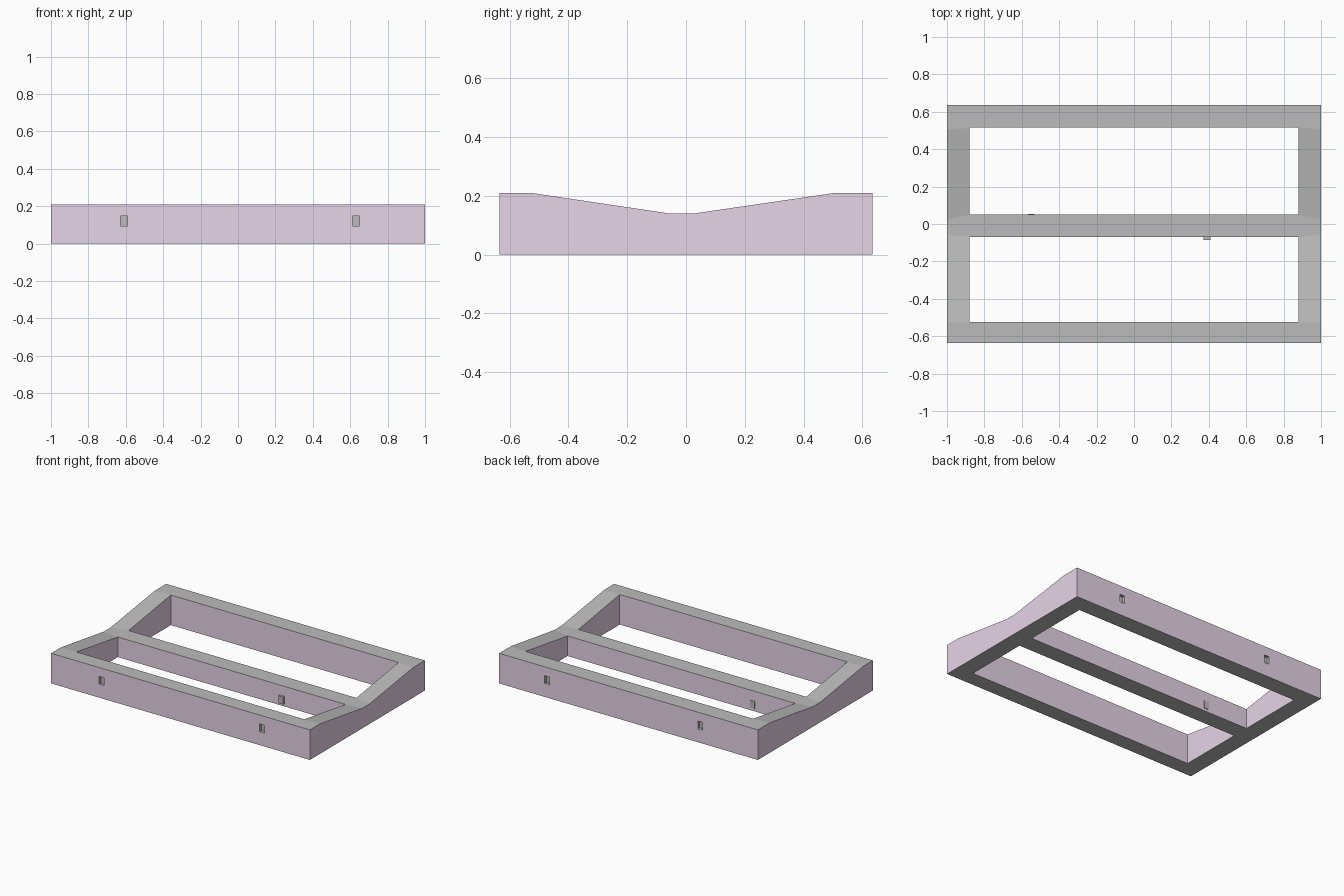
import bpy, bmesh
from mathutils import Matrix

if "Cube" in bpy.data.objects:
    bpy.data.objects.remove(bpy.data.objects["Cube"])


def material(name, rgb):
    m = bpy.data.materials.new(name)
    m.diffuse_color = (*rgb, 1)
    m.use_nodes = True
    m.node_tree.nodes["Principled BSDF"].inputs["Base Color"].default_value = m.diffuse_color
    return m


grey = material("grey", (0.5, 0.5, 0.5))
pink = material("pale_pink", (0.8, 0.66, 0.8))


def add_object(name, bm, mats):
    bmesh.ops.recalc_face_normals(bm, faces=bm.faces)
    me = bpy.data.meshes.new(name)
    bm.to_mesh(me)
    bm.free()
    for m in mats:
        me.materials.append(m)
    ob = bpy.data.objects.new(name, me)
    bpy.context.collection.objects.link(ob)
    return ob


def boxes(name, items):
    """Several boxes in one object: (centre, size) pairs."""
    bm = bmesh.new()
    for c, s in items:
        bmesh.ops.create_cube(bm, size=1, matrix=Matrix.Translation(c) @ Matrix.Diagonal((*s, 1)))
    return add_object(name, bm, [grey])


# Frame: a grid with two open cells, high at front and back, low in the middle
xs = (-1, -0.88, 0.88, 1)
inner_y = (-0.635, -0.525, -0.07, 0.05, 0.515, 0.635)
outer_y = (-0.635, -0.525, -0.055, 0.025, 0.505, 0.635)
top_z = (0.21, 0.21, 0.14, 0.14, 0.21, 0.21)
bm = bmesh.new()
top, bot = {}, {}
for i, x in enumerate(xs):
    ys = outer_y if i in (0, 3) else inner_y
    for j, y in enumerate(ys):
        top[i, j] = bm.verts.new((x, y, top_z[j]))
        bot[i, j] = bm.verts.new((x, y, 0))
solid = {(i, j) for i in range(3) for j in range(5)} - {(1, 1), (1, 3)}
for i, j in solid:
    ring = [(i, j), (i + 1, j), (i + 1, j + 1), (i, j + 1)]
    bm.faces.new([top[k] for k in ring])
    bm.faces.new([bot[k] for k in reversed(ring)])
    # Walls only where the neighbouring cell is open
    for n, (di, dj) in enumerate(((0, -1), (1, 0), (0, 1), (-1, 0))):
        if (i + di, j + dj) not in solid:
            a, b = ring[n], ring[(n + 1) % 4]
            f = bm.faces.new([bot[a], bot[b], top[b], top[a]])
            f.material_index = 1
frame = add_object("frame", bm, [grey, pink])

# Shallow sockets in the front and back rails
sockets = [((x, y, 0.121), (0.038, 0.04, 0.054))
           for x, y in ((-0.61, -0.635), (0.63, -0.635), (-0.555, 0.635), (0.63, 0.635))]
cutter = boxes("socket_cutter", sockets)
cutter.hide_render = True
mod = frame.modifiers.new("sockets", 'BOOLEAN')
mod.operation = 'DIFFERENCE'
mod.solver = 'EXACT'
mod.object = cutter
bpy.context.view_layer.objects.active = frame
bpy.ops.object.modifier_apply(modifier=mod.name)
bpy.data.objects.remove(cutter)

# Small pegs on the middle rail
boxes("front_peg", [((0.39, -0.075, 0.045), (0.036, 0.022, 0.052))])
boxes("back_peg", [((-0.55, 0.047, 0.045), (0.036, 0.014, 0.052))])
